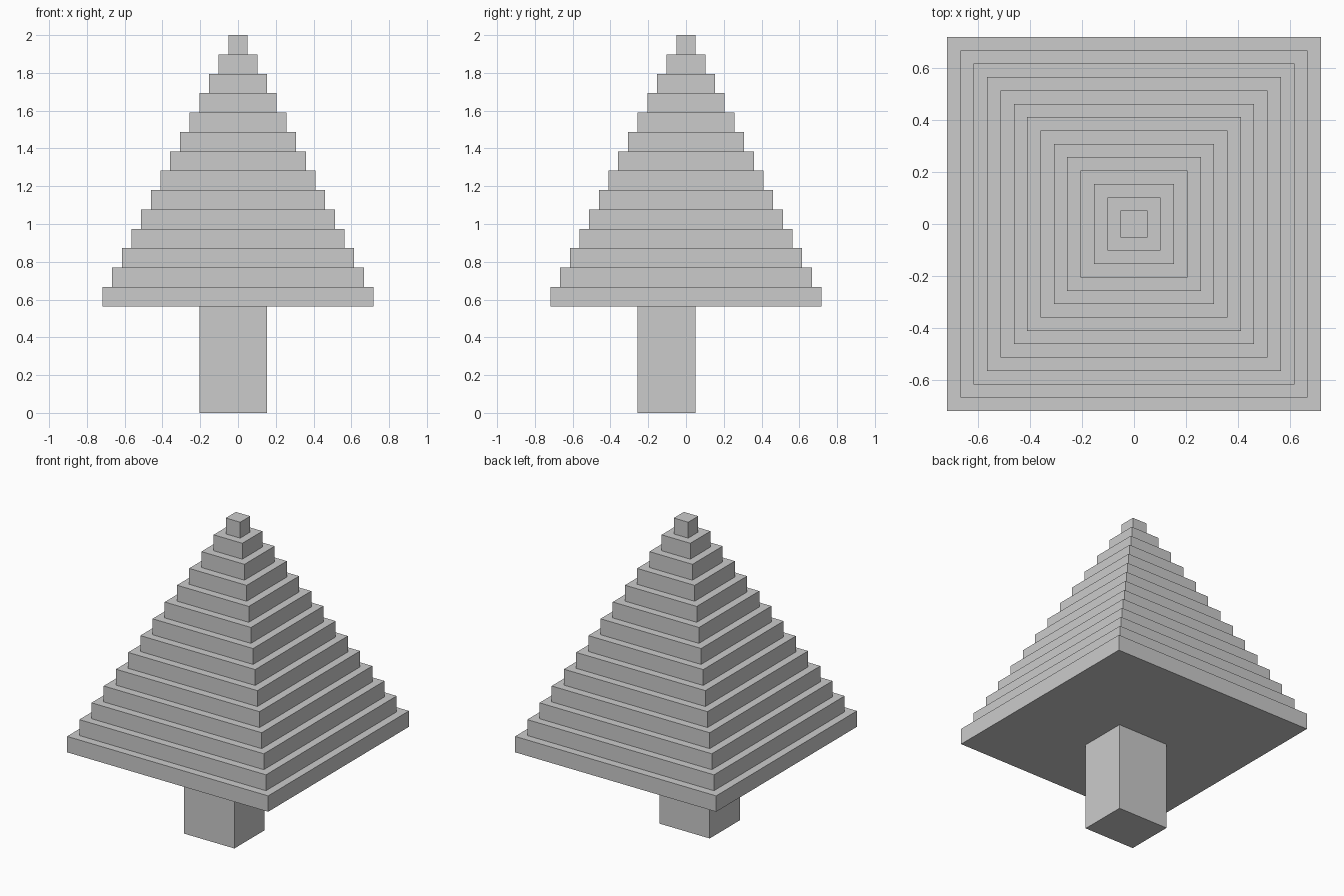
import bpy

if "Cube" in bpy.data.objects:
    bpy.data.objects.remove(bpy.data.objects["Cube"])

U = 2 / 39      # modelling unit: the tree is 39 units tall
TIERS = 14


def box(name, lo, hi):
    """Add a box spanning two corners given in modelling units."""
    centre = [(a + b) / 2 * U for a, b in zip(lo, hi)]
    bpy.ops.mesh.primitive_cube_add(size=1, location=centre)
    ob = bpy.context.object
    ob.name = name
    ob.scale = [(b - a) * U for a, b in zip(lo, hi)]
    bpy.ops.object.transform_apply(location=False, rotation=False, scale=True)
    return ob


# Off-centre trunk
box("trunk", (-4, -5, 0), (3, 1, 11))

# Square foliage tiers, each one unit narrower per side than the one below
for i in range(TIERS):
    r = TIERS - i
    z = 11 + 2 * i
    box(f"foliage_tier_{i + 1:02d}", (-r, -r, z), (r, r, z + 2))
